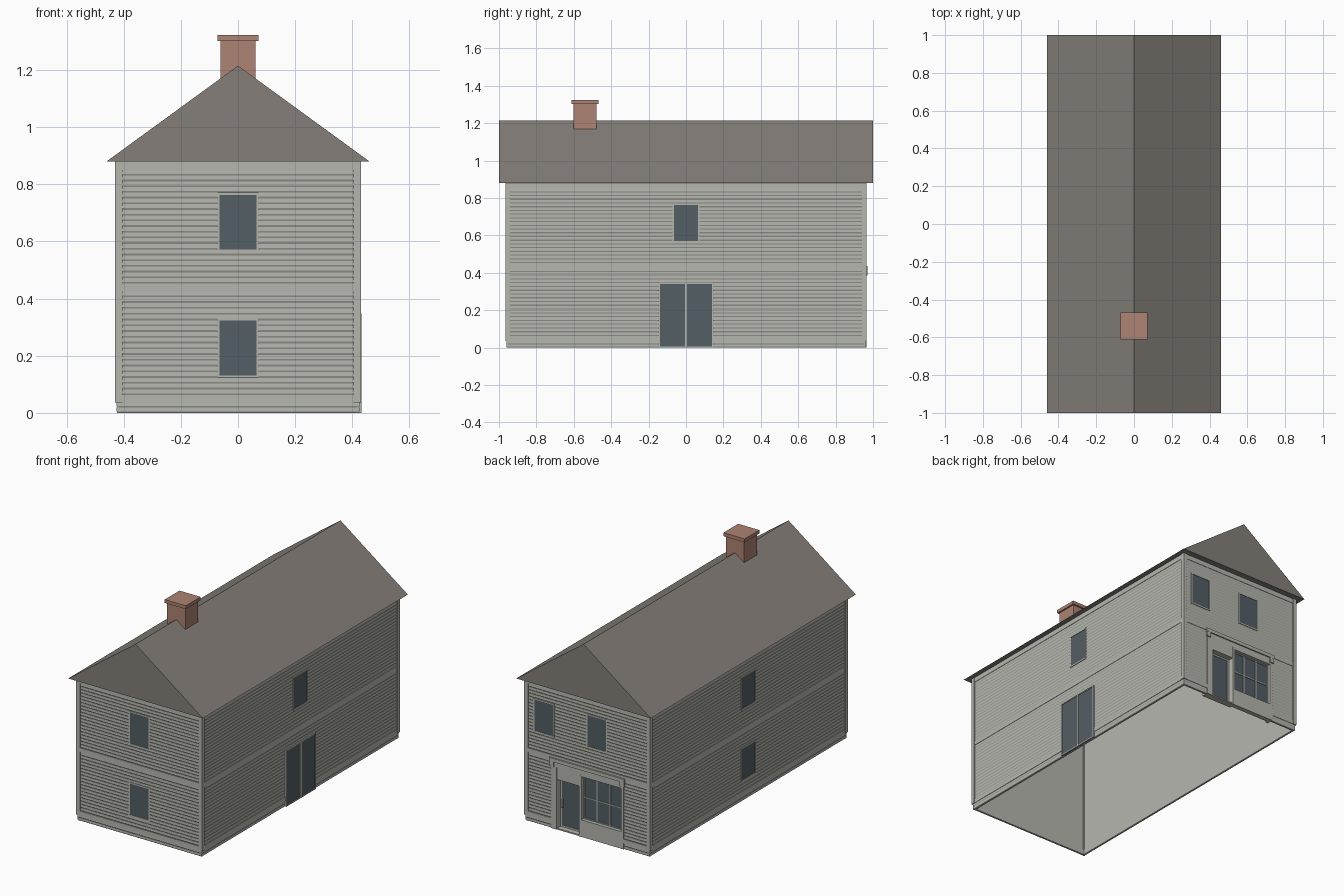
import bpy, bmesh
from math import radians
from mathutils import Matrix, Vector

cube = bpy.data.objects.get("Cube")
if cube:
    bpy.data.objects.remove(cube)


def material(name, rgb):
    lin = [((c / 255 + 0.055) / 1.055) ** 2.4 for c in rgb] + [1]
    m = bpy.data.materials.new(name)
    m.diffuse_color = lin
    m.use_nodes = True
    m.node_tree.nodes["Principled BSDF"].inputs["Base Color"].default_value = lin
    return m


PAINT = material("pale grey paint", (182, 182, 175))
SLATE = material("brown grey roofing", (133, 127, 121))
GLASS = material("blue grey glass", (84, 94, 101))
BRICK = material("red brown brick", (173, 131, 115))

HX, HY = 0.42, 0.955          # half size of the wall shell
EAVE, RIDGE = 0.88, 1.215
SHOP = 0.24                   # half width of the shop front opening

# Each wall frame: u runs along the wall, -y points outwards, z is up
WALLS = {}
for name, angle, depth, half in (("front", 0, HY, HX), ("right", 90, HX, HY),
                                 ("back", 180, HY, HX), ("left", -90, HX, HY)):
    turn = Matrix.Rotation(radians(angle), 4, "Z")
    WALLS[name] = (turn @ Matrix.Translation((0, -depth, 0)), half)


def finish(name, bm, mat, matrix=Matrix()):
    bm.transform(matrix)
    bmesh.ops.recalc_face_normals(bm, faces=bm.faces)
    me = bpy.data.meshes.new(name)
    bm.to_mesh(me)
    bm.free()
    me.materials.append(mat)
    ob = bpy.data.objects.new(name, me)
    bpy.context.collection.objects.link(ob)


def box(name, x, y, z, mat, matrix=Matrix()):
    """Box from (low, high) ranges on each axis."""
    bm = bmesh.new()
    bmesh.ops.create_cube(bm, size=1)
    for v in bm.verts:
        v.co = Vector([(r[0] + r[1]) / 2 + c * (r[1] - r[0])
                       for c, r in zip(v.co, (x, y, z))])
    finish(name, bm, mat, matrix)


def plate(wall, name, u, z, out, mat=PAINT, inner=0.002):
    """Piece on a wall, from `inner` behind its face to `out` in front."""
    box(f"{wall}_{name}", u, (-out, inner), z, mat, WALLS[wall][0])


def siding(wall, name, u, z0, z1, count):
    """Lapped boards made by extruding a stepped profile along the wall."""
    pitch = (z1 - z0) / count
    profile = [(0.003, z0)]
    for i in range(count):
        z = z0 + i * pitch
        profile += [(-0.002, z), (-0.005, z + 0.3 * pitch), (-0.0045, z + pitch)]
    profile += [(0.003, z1)]
    bm = bmesh.new()
    left, right = ([bm.verts.new((x, y, z)) for y, z in profile] for x in u)
    n = len(profile)
    for i in range(n):
        j = (i + 1) % n
        bm.faces.new((left[i], right[i], right[j], left[j]))
    bm.faces.new(left)
    bm.faces.new(right[::-1])
    finish(f"{wall}_{name}", bm, PAINT, WALLS[wall][0])


def frame(wall, name, u, z, bar, out, inner=0.002):
    """Four trim bars around an opening."""
    for side, (a, b) in (("left", (u[0], u[0] + bar)), ("right", (u[1] - bar, u[1]))):
        plate(wall, f"{name}_{side}_trim", (a, b), z, out, PAINT, inner)
    plate(wall, f"{name}_head", u, (z[1] - bar, z[1]), out, PAINT, inner)
    plate(wall, f"{name}_sill", u, (z[0], z[0] + bar), out, PAINT, inner)


def window(wall, u, z):
    plate(wall, "window_glass", (u - 0.068, u + 0.068), (z, z + 0.2), 0.006, GLASS)
    frame(wall, "window", (u - 0.072, u + 0.072), (z - 0.005, z + 0.203), 0.008, 0.0085)


# Open-bottomed wall shell, siding and trim bands; the back leaves room for the shop
for wall, (_, half) in WALLS.items():
    lap = half + 0.004
    if wall == "back":
        spans = [(-half, -SHOP), (SHOP, half)]
        base_spans = [(-lap, -SHOP), (SHOP, lap)]
    else:
        spans, base_spans = [(-half, half)], [(-lap, lap)]
    for span, base in zip(spans, base_spans):
        plate(wall, "lower_wall", span, (0, 0.425), 0, inner=0.01)
        siding(wall, "base_boards", base, 0, 0.036, 2)
        plate(wall, "sill_band", span, (0.036, 0.062), 0.007)
        siding(wall, "lower_siding", span, 0.062, 0.425, 18)
    full = (-half, half)
    plate(wall, "upper_wall", full, (0.425, EAVE), 0, inner=0.01)
    siding(wall, "upper_siding", full, 0.452, 0.85, 20)
    plate(wall, "floor_band", full, (0.425, 0.452), 0.007)
    plate(wall, "frieze_band", full, (0.85, EAVE), 0.007)

# Corner boards
for sx in (-1, 1):
    for sy in (-1, 1):
        box("corner_board", sorted((sx * 0.405, sx * 0.43)),
            sorted((sy * 0.94, sy * 0.965)), (0.036, EAVE), PAINT)

# Windows
LOW, HIGH = 0.128, 0.568
for wall, u, z in (("front", 0, LOW), ("front", 0, HIGH), ("left", 0, LOW),
                   ("left", 0, HIGH), ("right", 0, HIGH),
                   ("back", -0.298, HIGH), ("back", 0.065, HIGH)):
    window(wall, u, z)

# Double door on the right side
plate("right", "door_panels", (-0.143, 0.143), (0, 0.345), 0.009, GLASS)
frame("right", "door", (-0.146, 0.146), (0, 0.348), 0.007, 0.012)
plate("right", "door_meeting_bar", (-0.005, 0.005), (0, 0.345), 0.012)

# Shop front: fascia, cornice, posts and brackets
D0, D1, DTOP = -0.208, -0.055, 0.31        # door recess
W0, W1, WLOW, WTOP = -0.04, 0.23, 0.105, 0.372   # window recess
DEEP, SHALLOW = 0.035, 0.022
plate("back", "shop_fascia", (-SHOP, SHOP), (WTOP, 0.425), 0.008, inner=SHALLOW)
plate("back", "shop_cornice", (-0.257, 0.257), (0.415, 0.437), 0.016)
for u0, u1 in ((-SHOP - 0.008, D0), (D1, W0), (W1, SHOP + 0.008)):
    plate("back", "shop_post", (u0, u1), (0, WTOP + 0.01), 0.009, inner=DEEP)
for u in (-0.24, 0.24):
    plate("back", "shop_bracket", (u - 0.014, u + 0.014), (0.385, 0.416), 0.015)

# Recessed shop door
plate("back", "shop_door_head", (D0, D1), (DTOP, WTOP), 0.008, inner=DEEP)
plate("back", "shop_door_step", (D0, D1), (0, 0.008), 0.006, inner=DEEP)
plate("back", "shop_door_glass", (D0, D1), (0.008, DTOP), -0.03, GLASS, DEEP + 0.004)
frame("back", "shop_door", (D0, D1), (0.008, DTOP), 0.01, -0.027, DEEP)
plate("back", "shop_door_handle", (D0 + 0.014, D0 + 0.02), (0.13, 0.18), -0.015, inner=DEEP)

# Recessed shop window with glazing bars, over a plain panel
plate("back", "shop_window_panel", (W0, W1), (0, WLOW), 0.008, inner=SHALLOW)
plate("back", "shop_window_glass", (W0, W1), (WLOW, WTOP), -0.018, GLASS, SHALLOW + 0.004)
frame("back", "shop_window", (W0, W1), (WLOW, WTOP), 0.006, -0.013, SHALLOW)
for i in (1, 2):
    u = W0 + (W1 - W0) * i / 3
    plate("back", "shop_upright_bar", (u - 0.003, u + 0.003), (WLOW, WTOP), -0.014, inner=SHALLOW)
mid = (WLOW + WTOP) / 2
plate("back", "shop_cross_bar", (W0, W1), (mid - 0.003, mid + 0.003), -0.014, inner=SHALLOW)

# Gabled roof with closed ends
bm = bmesh.new()
ends = [[bm.verts.new((x, y, z)) for x, z in ((-0.46, EAVE), (0.46, EAVE), (0, RIDGE))]
        for y in (-1, 1)]
for end in ends:
    bm.faces.new(end)
for i in range(3):
    j = (i + 1) % 3
    bm.faces.new((ends[0][i], ends[0][j], ends[1][j], ends[1][i]))
finish("roof", bm, SLATE)

# Chimney with cap
CY = -0.54
for name, r, z in (("chimney_stack", 0.062, (1.1, 1.302)), ("chimney_cap", 0.072, (1.302, 1.323))):
    box(name, (-r, r), (CY - r, CY + r), z, BRICK)
